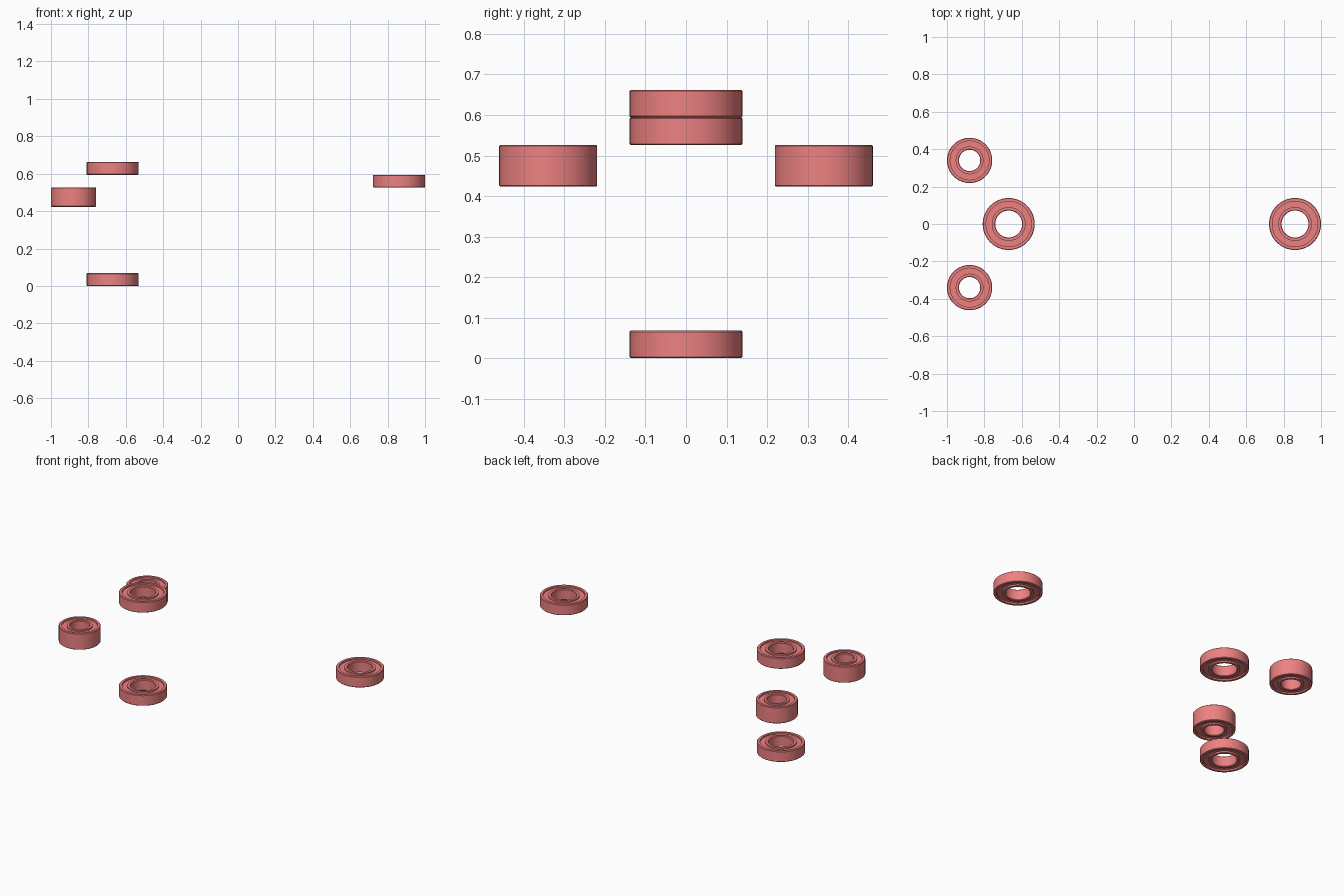
import bpy, bmesh, math

cube = bpy.data.objects.get("Cube")
if cube:
    bpy.data.objects.remove(cube, do_unlink=True)

mat = bpy.data.materials.new("coral_red")
mat.use_nodes = True
colour = (0.85, 0.22, 0.22, 1)
mat.diffuse_color = colour
mat.node_tree.nodes["Principled BSDF"].inputs["Base Color"].default_value = colour


def bearing(name, x, y, z, radius, bore, height, segments=64):
    """Lathe a closed profile: two races joined by a recessed shield."""
    wall = radius - bore
    inner, outer = bore + wall * 0.27, radius - wall * 0.27
    bevel, recess = 0.003, wall * 0.14
    half = height / 2
    top = [(bore, half - bevel), (bore + bevel, half),
           (inner, half), (inner, half - recess),
           (outer, half - recess), (outer, half),
           (radius - bevel, half), (radius, half - bevel)]
    profile = top + [(r, -h) for r, h in reversed(top)]

    bm = bmesh.new()
    rings = []
    for i in range(segments):
        a = 2 * math.pi * i / segments
        rings.append([bm.verts.new((r * math.cos(a), r * math.sin(a), h))
                      for r, h in profile])
    n = len(profile)
    for i, ring in enumerate(rings):
        nxt = rings[(i + 1) % segments]
        for j in range(n):
            k = (j + 1) % n
            bm.faces.new((ring[j], ring[k], nxt[k], nxt[j]))
    bmesh.ops.recalc_face_normals(bm, faces=bm.faces)
    mesh = bpy.data.meshes.new(name)
    bm.to_mesh(mesh)
    bm.free()
    mesh.materials.append(mat)

    obj = bpy.data.objects.new(name, mesh)
    obj.location = (x, y, z + half)
    bpy.context.collection.objects.link(obj)
    bpy.ops.object.select_all(action="DESELECT")
    obj.select_set(True)
    bpy.context.view_layer.objects.active = obj
    bpy.ops.object.shade_smooth_by_angle(angle=math.radians(30))


# Wide bearings: two on the right-hand axis, one at the far left
WIDE = dict(radius=0.139, bore=0.072, height=0.068)
bearing("lower_axis_bearing", -0.67, 0, 0, **WIDE)
bearing("upper_axis_bearing", -0.67, 0, 0.594, **WIDE)
bearing("left_end_bearing", 0.861, 0, 0.526, **WIDE)

# Narrow, taller bearings mirrored front to back
for side, sign in (("front", -1), ("back", 1)):
    bearing(side + "_side_bearing", -0.879, sign * 0.34, 0.423,
            radius=0.121, bore=0.057, height=0.103)
